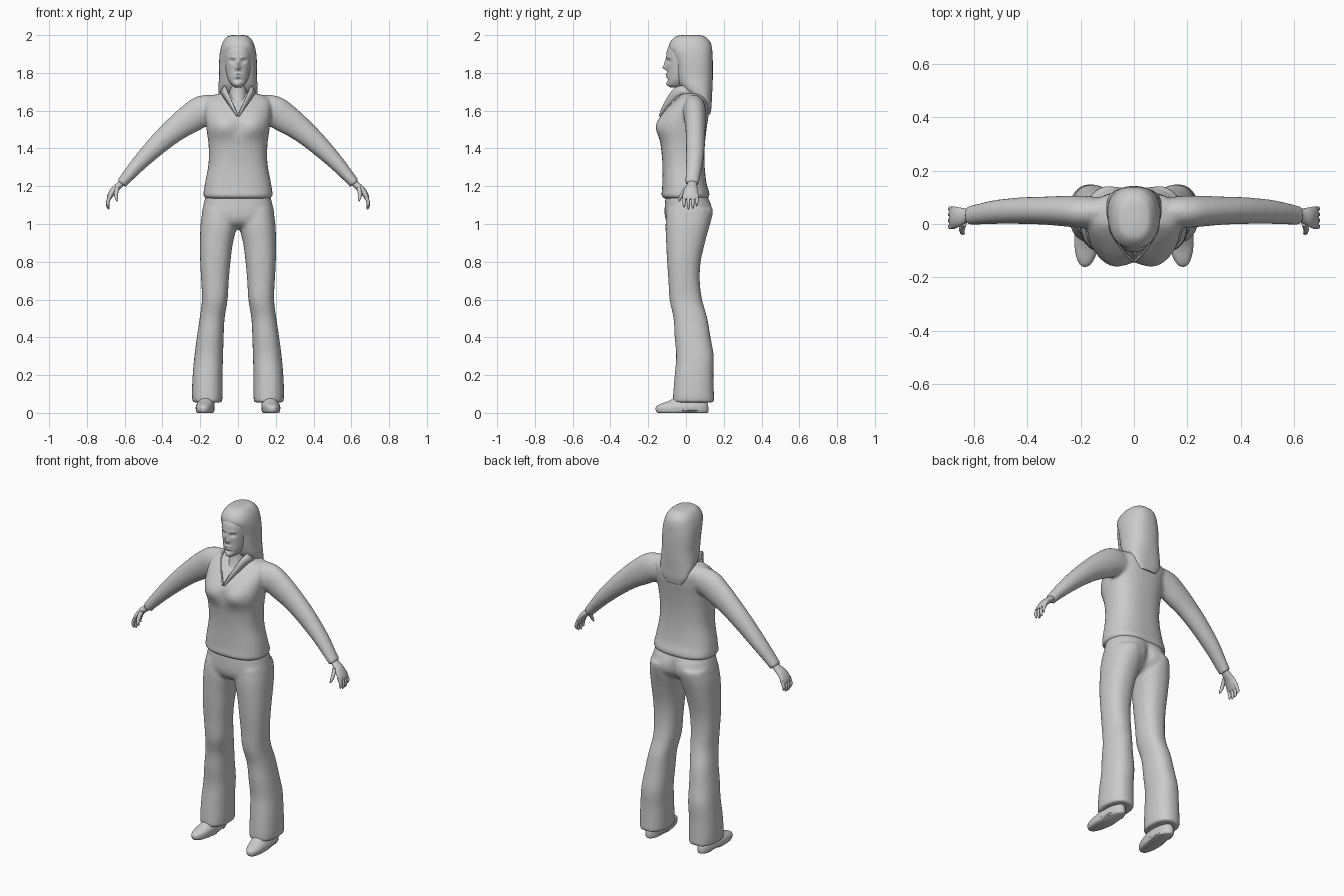
import bpy, bmesh, math
from mathutils import Vector

grey = bpy.data.materials.new("plain grey")
grey.diffuse_color = (0.6, 0.6, 0.6, 1)


def smooth_rows(rows, steps):
    """Catmull-Rom interpolation between section rows."""
    out = []
    for i in range(len(rows) - 1):
        a, b, c, d = (rows[max(0, min(len(rows) - 1, i + k))] for k in (-1, 0, 1, 2))
        for s in range(steps):
            t = s / steps
            out.append([0.5 * (2 * q + (r - p) * t + (2 * p - 5 * q + 4 * r - w) * t * t
                               + (3 * q - p - 3 * r + w) * t ** 3)
                        for p, q, r, w in zip(a, b, c, d)])
    return out + [list(rows[-1])]


def tube(bm, rows, seg=32, steps=5, power=2.0, flat=True, sides=(1,)):
    """Loft rows of (x, y, z, radius_u, radius_y); flat rings lie level,
    otherwise they stand square to a path in the xz plane."""
    rows = smooth_rows(rows, steps)
    for side in sides:
        rings = []
        for i, (x, y, z, ru, rv) in enumerate(rows):
            u = Vector((1, 0, 0))
            if not flat:
                p, q = rows[max(i - 1, 0)], rows[min(i + 1, len(rows) - 1)]
                u = Vector((-(q[2] - p[2]), 0, q[0] - p[0])).normalized()
            ring = []
            for k in range(seg):
                a = 2 * math.pi * k / seg
                c, s = math.cos(a), math.sin(a)
                c = math.copysign(abs(c) ** (2 / power), c)
                s = math.copysign(abs(s) ** (2 / power), s)
                v = Vector((x, y, z)) + u * (ru * c) + Vector((0, rv * s, 0))
                ring.append(bm.verts.new((v.x * side, v.y, v.z)))
            rings.append(ring)
        for r0, r1 in zip(rings, rings[1:]):
            for k in range(seg):
                n = (k + 1) % seg
                bm.faces.new((r0[k], r0[n], r1[n], r1[k]))
        bm.faces.new(rings[0][::-1])
        bm.faces.new(rings[-1])


def level(rows):
    """(z, y_front, y_back, half_width[, centre_x]) -> tube rows."""
    return [((r[4] if len(r) > 4 else 0), (r[1] + r[2]) / 2, r[0], r[3], (r[2] - r[1]) / 2)
            for r in rows]


def bump(bm, spots, axis_sign):
    """Push the front (-1) or back (+1) in y by soft round spots (x, z, sx, sz, amount)."""
    for v in bm.verts:
        x, y, z = v.co
        if y * axis_sign > 0.02:
            v.co.y += sum(m * math.exp(-((abs(x) - cx) / sx) ** 2 - ((z - cz) / sz) ** 2)
                          for cx, cz, sx, sz, m in spots)


def finish(name, bm, voxel=0, angle=50):
    bmesh.ops.recalc_face_normals(bm, faces=bm.faces)
    me = bpy.data.meshes.new(name)
    bm.to_mesh(me)
    bm.free()
    me.materials.append(grey)
    ob = bpy.data.objects.new(name, me)
    bpy.context.collection.objects.link(ob)
    bpy.ops.object.select_all(action='DESELECT')
    ob.select_set(True)
    bpy.context.view_layer.objects.active = ob
    if voxel:
        m = ob.modifiers.new("blend", 'REMESH')
        m.mode, m.voxel_size = 'VOXEL', voxel
        s = ob.modifiers.new("relax", 'SMOOTH')
        s.factor, s.iterations = 0.5, 5
        for mod in ("blend", "relax"):
            bpy.ops.object.modifier_apply(modifier=mod)
    bpy.ops.object.shade_smooth_by_angle(angle=math.radians(angle))
    return ob


BOTH = (1, -1)

# Sweater: torso and both sleeves blended together
bm = bmesh.new()
tube(bm, level([(1.135, -.118, .115, .172), (1.15, -.13, .125, .183), (1.17, -.128, .122, .182),
                (1.22, -.125, .108, .174), (1.32, -.125, .098, .156), (1.42, -.135, .10, .156),
                (1.51, -.155, .11, .168), (1.58, -.128, .12, .175), (1.64, -.075, .12, .175),
                (1.675, -.035, .10, .15), (1.695, -.02, .08, .08)]), seg=48, power=2.5)
bump(bm, [(.085, 1.52, .05, .055, -.014), (0, 1.51, .03, .05, .012)], -1)
tube(bm, [(.08, .045, 1.61, .07, .05), (.18, .045, 1.60, .082, .06), (.25, .048, 1.56, .078, .058),
          (.33, .05, 1.503, .066, .053), (.42, .05, 1.425, .055, .05), (.52, .045, 1.325, .042, .045),
          (.595, .035, 1.24, .031, .038), (.617, .033, 1.213, .029, .037)],
     flat=False, sides=BOTH)
finish("sweater", bm, 0.009)

# Trousers: hips and both flared legs blended together
bm = bmesh.new()
tube(bm, level([(1.17, -.105, .105, .165), (1.10, -.112, .13, .183), (1.04, -.112, .13, .19),
                (1.0, -.095, .10, .15), (.975, -.05, .06, .06)]), seg=48, power=2.4)
tube(bm, level([(1.08, -.10, .132, .088, .097), (1.0, -.108, .125, .097, .101),
                (.9, -.105, .10, .087, .114), (.8, -.10, .078, .08, .12), (.7, -.093, .073, .073, .122),
                (.6, -.087, .085, .068, .123), (.5, -.066, .113, .066, .137),
                (.4, -.06, .13, .071, .147), (.3, -.052, .147, .076, .155),
                (.2, -.06, .145, .079, .161), (.1, -.068, .148, .081, .163),
                (.055, -.07, .15, .078, .162)]), seg=40, power=2.3, sides=BOTH)
bump(bm, [(.09, 1.07, .06, .06, .012), (0, 1.04, .025, .08, -.02)], 1)
finish("trousers", bm, 0.01)

# Shoes
bm = bmesh.new()
tube(bm, level([(0, -.148, .112, .04, .172), (.008, -.158, .118, .047, .172), (.03, -.16, .118, .049, .172),
                (.045, -.14, .115, .047, .17), (.062, -.095, .11, .043, .167),
                (.09, -.05, .10, .038, .165), (.13, -.03, .09, .035, .163)]), steps=3, power=2.2, sides=BOTH)
for v in bm.verts:
    # toes turned out, arch lifted ahead of the heel
    v.co.x += math.copysign(max(0, -v.co.y) * .07, v.co.x)
    if v.co.z < .01 and .0 < v.co.y < .05:
        v.co.z += .012
finish("shoes", bm)

# Hands: palm, four fingers and thumb
bm = bmesh.new()
tube(bm, [(.60, .033, 1.235, .018, .026), (.625, .032, 1.208, .018, .026), (.655, .026, 1.182, .018, .036),
          (.677, .024, 1.15, .015, .042), (.685, .024, 1.13, .010, .040)], seg=20, flat=False, sides=BOTH)
for y, tip in ((-.010, 1.088), (.013, 1.078), (.036, 1.082), (.057, 1.095)):
    tube(bm, [(.676, y, 1.15, .010, .010), (.688, y, 1.12, .0095, .0095),
              (.689, y, tip + .015, .008, .008), (.684, y, tip, .003, .003)],
         seg=10, steps=3, flat=False, sides=BOTH)
tube(bm, [(.638, .005, 1.195, .012, .014), (.645, -.016, 1.165, .011, .012),
          (.644, -.030, 1.14, .009, .010), (.638, -.036, 1.12, .004, .004)],
     seg=10, steps=3, flat=False, sides=BOTH)
finish("hands", bm)

# Neck
bm = bmesh.new()
tube(bm, level([(1.58, -.10, .09, .06), (1.66, -.06, .07, .05), (1.72, -.045, .07, .046),
                (1.80, -.05, .07, .05)]))
finish("neck", bm)

# Head with nose, eye sockets, brow, lips and chin
bm = bmesh.new()
tube(bm, level([(1.722, -.08, -.02, .012), (1.735, -.098, .0, .032), (1.765, -.10, .03, .052),
                (1.81, -.10, .07, .066), (1.87, -.104, .09, .074), (1.92, -.10, .09, .074),
                (1.96, -.075, .08, .06), (1.98, -.04, .05, .03)]), seg=80, steps=9, power=2.1)
bump(bm, [(0, 1.828, .012, .012, -.02), (0, 1.85, .009, .02, -.012), (.03, 1.863, .015, .010, .012),
          (.028, 1.883, .02, .007, -.004), (0, 1.792, .02, .005, -.009), (0, 1.778, .016, .005, -.008),
          (0, 1.763, .025, .006, .005), (0, 1.742, .016, .010, -.005)], -1)
finish("head", bm, angle=70)

# Long hair: crown and the fall down the back
bm = bmesh.new()
tube(bm, level([(2.0, -.02, .07, .03), (1.992, -.055, .10, .058), (1.965, -.082, .127, .079),
                (1.935, -.092, .137, .09), (1.90, -.08, .14, .097), (1.85, -.062, .142, .10),
                (1.78, -.05, .142, .10), (1.72, -.025, .14, .104), (1.67, .03, .137, .10),
                (1.62, .08, .135, .082), (1.58, .105, .128, .05)]), seg=48, power=2.4)
finish("hair", bm)

# Open stand collar around the neck, ending in a V at the chest
bm = bmesh.new()
inner = smooth_rows([(.002, -.142, 1.575), (.03, -.115, 1.64), (.064, -.058, 1.72),
                     (.062, .02, 1.735), (0, .07, 1.735)], 5)
outer = smooth_rows([(.004, -.136, 1.570), (.048, -.088, 1.632), (.085, -.03, 1.685),
                     (.085, .03, 1.69), (0, .09, 1.69)], 5)
for s in BOTH:
    ring = [[bm.verts.new((p[0] * s, p[1], p[2])) for p in path] for path in (inner, outer)]
    for i in range(len(inner) - 1):
        bm.faces.new((ring[0][i], ring[0][i + 1], ring[1][i + 1], ring[1][i]))
collar = finish("collar", bm)
sol = collar.modifiers.new("thickness", 'SOLIDIFY')
sol.thickness, sol.offset = 0.008, 0
